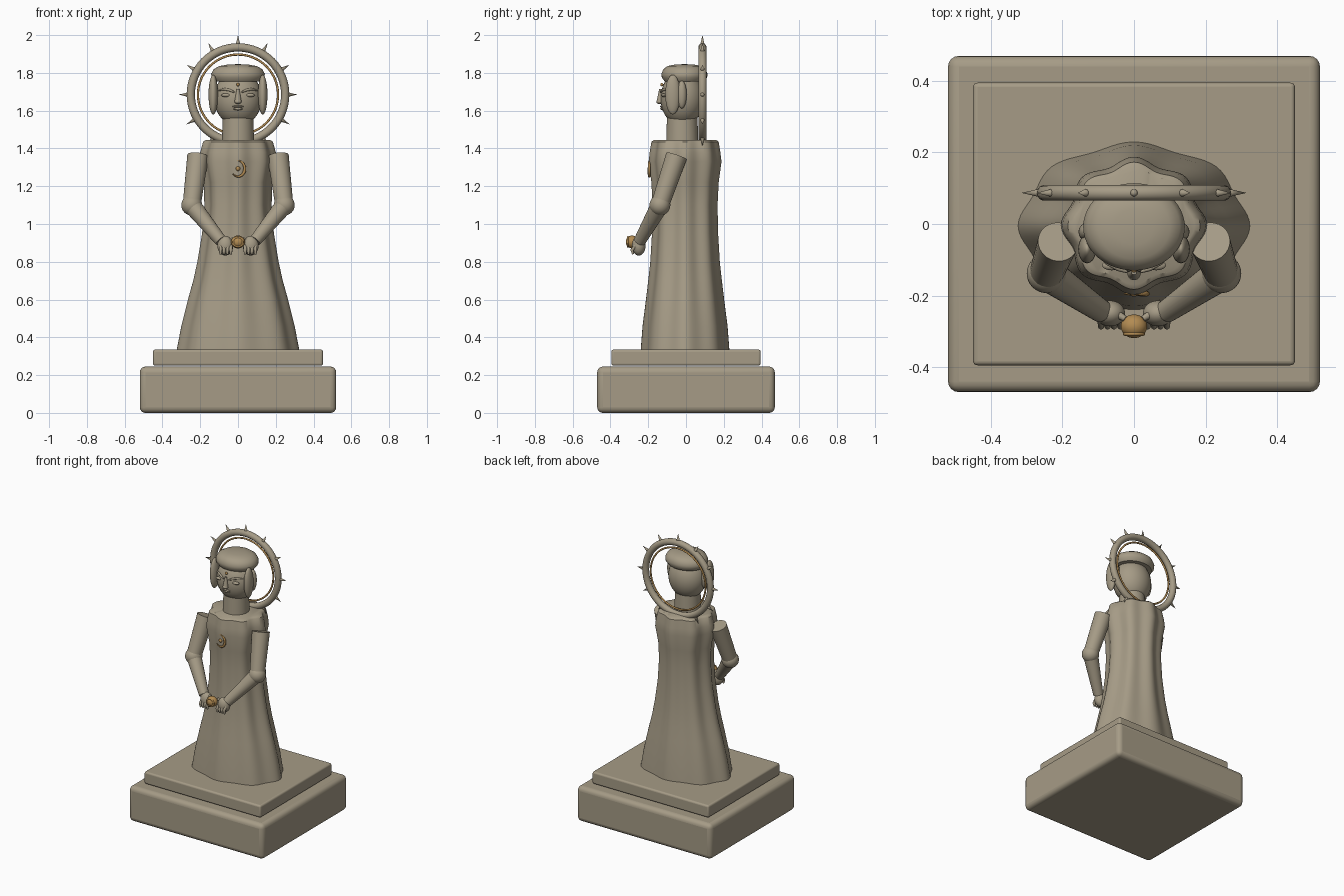
import bpy, bmesh, math
from math import sin, cos, pi, radians
from mathutils import Vector

cube = bpy.data.objects.get("Cube")
if cube:
    bpy.data.objects.remove(cube, do_unlink=True)


def material(name, rgb):
    m = bpy.data.materials.new(name)
    m.use_nodes = True
    m.diffuse_color = (*rgb, 1)
    m.node_tree.nodes["Principled BSDF"].inputs["Base Color"].default_value = (*rgb, 1)
    return m


STONE = material("warm stone", (0.38, 0.33, 0.24))
GOLD = material("aged gold", (0.45, 0.26, 0.085))


def finish(name, mat, angle=40):
    ob = bpy.context.object
    ob.name = name
    ob.data.materials.append(mat)
    bpy.ops.object.shade_smooth_by_angle(angle=radians(angle))
    return ob


def block(name, size, z0, z1, bevel):
    bpy.ops.mesh.primitive_cube_add(size=1, location=(0, 0, (z0 + z1) / 2))
    ob = bpy.context.object
    ob.scale = (size[0], size[1], z1 - z0)
    bpy.ops.object.transform_apply(location=False, rotation=False, scale=True)
    mod = ob.modifiers.new("bevel", 'BEVEL')
    mod.width, mod.segments = bevel, 4
    return finish(name, STONE)


def ball(name, center, radii, mat=STONE, tilt=0.0):
    bpy.ops.mesh.primitive_uv_sphere_add(segments=32, ring_count=20, radius=1,
                                         location=center, rotation=(tilt, 0, 0))
    bpy.context.object.scale = radii
    return finish(name, mat, 60)


def limb(name, a, b, r1, r2, mat=STONE, sides=24):
    a, b = Vector(a), Vector(b)
    bpy.ops.mesh.primitive_cone_add(vertices=sides, radius1=r1, radius2=r2, depth=(b - a).length,
                                    location=(a + b) / 2)
    ob = bpy.context.object
    ob.rotation_euler = (b - a).to_track_quat('Z', 'Y').to_euler()
    return finish(name, mat)


def tube(name, points, radii, mat=STONE):
    cu = bpy.data.curves.new(name, 'CURVE')
    cu.dimensions, cu.bevel_depth, cu.bevel_resolution, cu.use_fill_caps = '3D', 1, 3, True
    sp = cu.splines.new('POLY')
    sp.points.add(len(points) - 1)
    for p, co, r in zip(sp.points, points, radii):
        p.co, p.radius = (*co, 1), r
    ob = bpy.data.objects.new(name, cu)
    bpy.context.collection.objects.link(ob)
    bpy.ops.object.select_all(action='DESELECT')
    bpy.context.view_layer.objects.active = ob
    ob.select_set(True)
    bpy.ops.object.convert(target='MESH')
    return finish(name, mat, 60)


def ring(name, center, major, minor, mat):
    bpy.ops.mesh.primitive_torus_add(major_radius=major, minor_radius=minor, major_segments=64,
                                     minor_segments=14, location=center, rotation=(pi / 2, 0, 0))
    return finish(name, mat, 60)


def loft(name, rings, folds, cy, mat, sides=96):
    # Stacked ellipses (z, x radius, y radius, fold depth) with vertical pleats
    bm = bmesh.new()
    rows = []
    for z, rx, ry, f in rings:
        row = []
        for i in range(sides):
            a = 2 * pi * i / sides
            k = (1 + f * cos(folds * a)) / (1 + f)
            row.append(bm.verts.new((rx * k * cos(a), cy + ry * k * sin(a), z)))
        rows.append(row)
    for lo, hi in zip(rows, rows[1:]):
        for i in range(sides):
            j = (i + 1) % sides
            bm.faces.new((lo[i], lo[j], hi[j], hi[i]))
    bm.faces.new(rows[0][::-1])
    bm.faces.new(rows[-1])
    me = bpy.data.meshes.new(name)
    bm.to_mesh(me)
    bm.free()
    ob = bpy.data.objects.new(name, me)
    bpy.context.collection.objects.link(ob)
    bpy.ops.object.select_all(action='DESELECT')
    bpy.context.view_layer.objects.active = ob
    ob.select_set(True)
    return finish(name, mat)


# Stepped plinth
block("plinth_base", (1.04, 0.94), 0, 0.245, 0.03)
block("plinth_step", (0.9, 0.79), 0.25, 0.335, 0.012)

# Pleated robe, flared at the hem, with wider shoulders
loft("robe", [(0.33, 0.325, 0.235, 0.03), (0.46, 0.3, 0.225, 0.035), (0.6, 0.265, 0.207, 0.04),
              (0.7, 0.237, 0.195, 0.045), (0.8, 0.215, 0.184, 0.045), (0.95, 0.19, 0.175, 0.05),
              (1.1, 0.178, 0.172, 0.05), (1.22, 0.182, 0.178, 0.05), (1.33, 0.205, 0.193, 0.05),
              (1.38, 0.2, 0.187, 0.05), (1.435, 0.185, 0.178, 0.05), (1.445, 0.17, 0.165, 0.05)],
     8, -0.005, STONE)

# Neck, head and cap of hair
limb("neck", (0, -0.02, 1.43), (0, -0.02, 1.59), 0.085, 0.08, sides=40)
ball("head", (0, -0.02, 1.665), (0.127, 0.115, 0.145))
loft("hair_cap", [(1.755, 0.125, 0.105, 0), (1.775, 0.14, 0.12, 0), (1.795, 0.142, 0.122, 0),
                  (1.82, 0.128, 0.112, 0), (1.836, 0.1, 0.09, 0), (1.844, 0.055, 0.05, 0),
                  (1.846, 0.01, 0.01, 0)], 1, -0.008, STONE, 48)

# Face
limb("nose", (0, -0.135, 1.715), (0, -0.137, 1.645), 0.007, 0.019)
ball("nose_tip", (0, -0.14, 1.648), (0.018, 0.017, 0.013))
ball("forehead_dot", (0, -0.128, 1.738), (0.009, 0.008, 0.009), GOLD)
ball("upper_lip", (0, -0.126, 1.622), (0.029, 0.013, 0.006))
ball("lower_lip", (0, -0.123, 1.61), (0.024, 0.014, 0.008))


def face_point(x, z, lift=0.0):
    k = 1 - (x / 0.127) ** 2 - ((z - 1.665) / 0.145) ** 2
    return (x, -0.02 - 0.115 * math.sqrt(max(k, 0)) - lift, z)


for side, s in (("left", 1), ("right", -1)):
    # Brows, eyelids and side hair
    tube(side + "_brow", [face_point(s * x, z, 0.003) for x, z in
         ((0.02, 1.698), (0.045, 1.709), (0.075, 1.714), (0.105, 1.706))], (0.004, 0.007, 0.007, 0.003))
    ball(side + "_eyelid", face_point(s * 0.062, 1.682, -0.004), (0.027, 0.014, 0.01))
    ball(side + "_side_hair", (s * 0.131, -0.07, 1.685), (0.025, 0.04, 0.105))
    ball(side + "_ear", (s * 0.13, -0.022, 1.685), (0.025, 0.026, 0.073))

    # Sleeved arm bent towards the front
    elbow, wrist = (s * 0.245, -0.138, 1.1), (s * 0.09, -0.245, 0.91)
    limb(side + "_upper_arm", (s * 0.212, -0.05, 1.36), elbow, 0.057, 0.048)
    ball(side + "_elbow", elbow, (0.055, 0.055, 0.055))
    limb(side + "_forearm", elbow, wrist, 0.048, 0.032)
    ball(side + "_hand", (s * 0.067, -0.25, 0.885), (0.042, 0.036, 0.052))
    for i in range(4):
        x = s * (0.038 + 0.018 * i)
        tube(side + "_finger_%d" % (i + 1), [(x, -0.268, 0.885), (x, -0.286, 0.862), (x, -0.28, 0.84)],
             (0.01, 0.009, 0.006))
    tube(side + "_thumb", [(s * 0.05, -0.25, 0.915), (s * 0.025, -0.265, 0.92)], (0.012, 0.008))

# Orb held between the hands
ball("orb", (0, -0.286, 0.905), (0.037, 0.033, 0.034), GOLD)
ring("orb_band", (0, -0.307, 0.905), 0.025, 0.006, GOLD)

# Crescent brooch on the chest
arc = [radians(-140 + 20 * i) for i in range(13)]
tube("crescent", [(0.036 * cos(a), -0.195, 1.293 + 0.042 * sin(a)) for a in arc],
     [0.002 + 0.006 * sin(pi * i / 12) for i in range(13)], GOLD)
ball("brooch_stud", (0, -0.193, 1.293), (0.012, 0.01, 0.012), GOLD)

# Halo with spikes
halo = Vector((0, 0.087, 1.685))
ring("halo", halo, 0.25, 0.022, STONE)
ring("halo_inner_ring", halo, 0.212, 0.006, GOLD)
for i in range(12):
    d = Vector((sin(i * pi / 6), 0, cos(i * pi / 6)))
    limb("halo_spike_%d" % (i + 1), halo + d * 0.262, halo + d * 0.315, 0.012, 0, sides=12)
    ball("halo_bead_%d" % (i + 1), halo + d * 0.271, (0.01, 0.01, 0.01))
